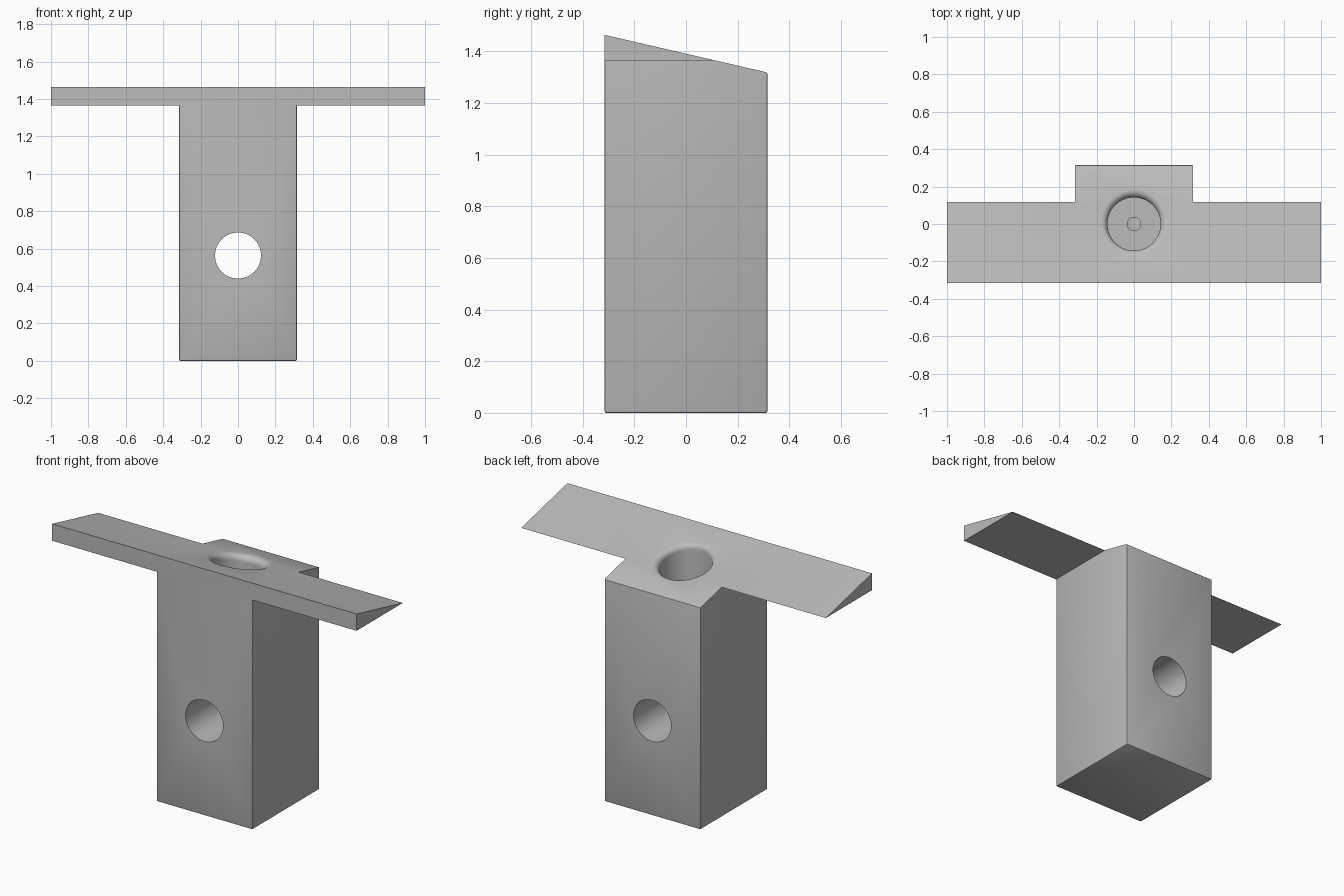
import bpy, bmesh, math

if "Cube" in bpy.data.objects:
    bpy.data.objects.remove(bpy.data.objects["Cube"])

HALF = 0.316          # half width of the post
FRONT_Z = 1.464       # height of the sloped top at the front
SLOPE = -0.231        # rise of the top per unit of y
WING_Z = 1.364        # underside of the wings
SIDES = 64

grey = bpy.data.materials.new("plain grey")
grey.use_nodes = True
grey.diffuse_color = (0.5, 0.5, 0.5, 1)
grey.node_tree.nodes["Principled BSDF"].inputs["Base Color"].default_value = (0.5, 0.5, 0.5, 1)


def top_z(y):
    return FRONT_Z + SLOPE * (y + HALF)


def finish(bm, name):
    bmesh.ops.recalc_face_normals(bm, faces=bm.faces)
    mesh = bpy.data.meshes.new(name)
    bm.to_mesh(mesh)
    bm.free()
    mesh.materials.append(grey)
    obj = bpy.data.objects.new(name, mesh)
    bpy.context.collection.objects.link(obj)
    return obj


def extrude_x(profile, half_width):
    """Solid from a y-z profile, stretched across x."""
    bm = bmesh.new()
    face = bm.faces.new([bm.verts.new((-half_width, y, z)) for y, z in profile])
    moved = bmesh.ops.extrude_face_region(bm, geom=[face])["geom"]
    for v in moved:
        if isinstance(v, bmesh.types.BMVert):
            v.co.x = half_width
    return bm


def loft(rings, name):
    """Closed round cutter with smooth walls and flat ends."""
    bm = bmesh.new()
    loops = [[bm.verts.new(p) for p in ring] for ring in rings]
    for a, b in zip(loops, loops[1:]):
        for i in range(SIDES):
            j = (i + 1) % SIDES
            bm.faces.new((a[i], a[j], b[j], b[i])).smooth = True
    bm.faces.new(loops[0])
    bm.faces.new(loops[-1])
    obj = finish(bm, name)
    obj.hide_render = True
    return obj


def combine(target, other, operation):
    mod = target.modifiers.new(operation, "BOOLEAN")
    mod.operation = operation
    mod.solver = "EXACT"
    mod.object = other
    bpy.context.view_layer.objects.active = target
    bpy.ops.object.modifier_apply(modifier=mod.name)
    bpy.data.objects.remove(other)


ANGLES = [2 * math.pi * i / SIDES for i in range(SIDES)]


def circle(radius, z):
    return [(radius * math.cos(a), radius * math.sin(a), z) for a in ANGLES]


# Post with softened base, uprights and rear top edge
bm = extrude_x([(-HALF, 0), (HALF, 0), (HALF, top_z(HALF)), (-HALF, FRONT_Z)], HALF)
soft = []
for e in bm.edges:
    a, b = (v.co for v in e.verts)
    upright = abs(a.z - b.z) > 1
    base = max(a.z, b.z) < 0.01
    rear = min(a.y, b.y) > 0.3
    if upright or base or rear:
        soft.append(e)
bmesh.ops.bevel(bm, geom=soft, offset=0.008, segments=2, profile=0.5, affect="EDGES")
post = finish(bm, "post_with_wings")

# Wedge-shaped wings running flush with the front and the sloped top
wing_back = -HALF + (WING_Z - FRONT_Z) / SLOPE
wings = finish(extrude_x([(-HALF, WING_Z), (wing_back, WING_Z), (-HALF, FRONT_Z)], 1), "wings")
combine(post, wings, "UNION")

# Upright socket, its rim rounded against the sloped top
R, FILLET, FLOOR = 0.142, 0.035, 0.85
rings = [circle(R, FLOOR)]
STEPS = 8
for k in range(STEPS + 1):
    ring = []
    for a in ANGLES:
        s = SLOPE * math.sin(a)
        centre = top_z(0) + s * (R + FILLET) - FILLET * math.hypot(1, s)
        end = math.atan2(1, -s)
        t = math.pi + (end - math.pi) * k / STEPS
        r = R + FILLET + FILLET * math.cos(t)
        lift = 0.0004 if k == STEPS else 0
        ring.append((r * math.cos(a), r * math.sin(a), centre + FILLET * math.sin(t) + lift))
    rings.append(ring)
rings.append([(x, y, 1.7) for x, y, z in rings[-1]])
combine(post, loft(rings, "socket_cutter"), "DIFFERENCE")

# Cross hole from front to back
cross = [[(x, y, z + 0.563) for x, z, y in circle(0.123, d)] for d in (-0.5, 0.5)]
combine(post, loft(cross, "cross_hole_cutter"), "DIFFERENCE")

# Narrow drain from the socket floor down to the cross hole
combine(post, loft([circle(0.036, 0.6), circle(0.036, 0.95)], "drain_cutter"), "DIFFERENCE")

post.data.set_sharp_from_angle(angle=math.radians(35))
